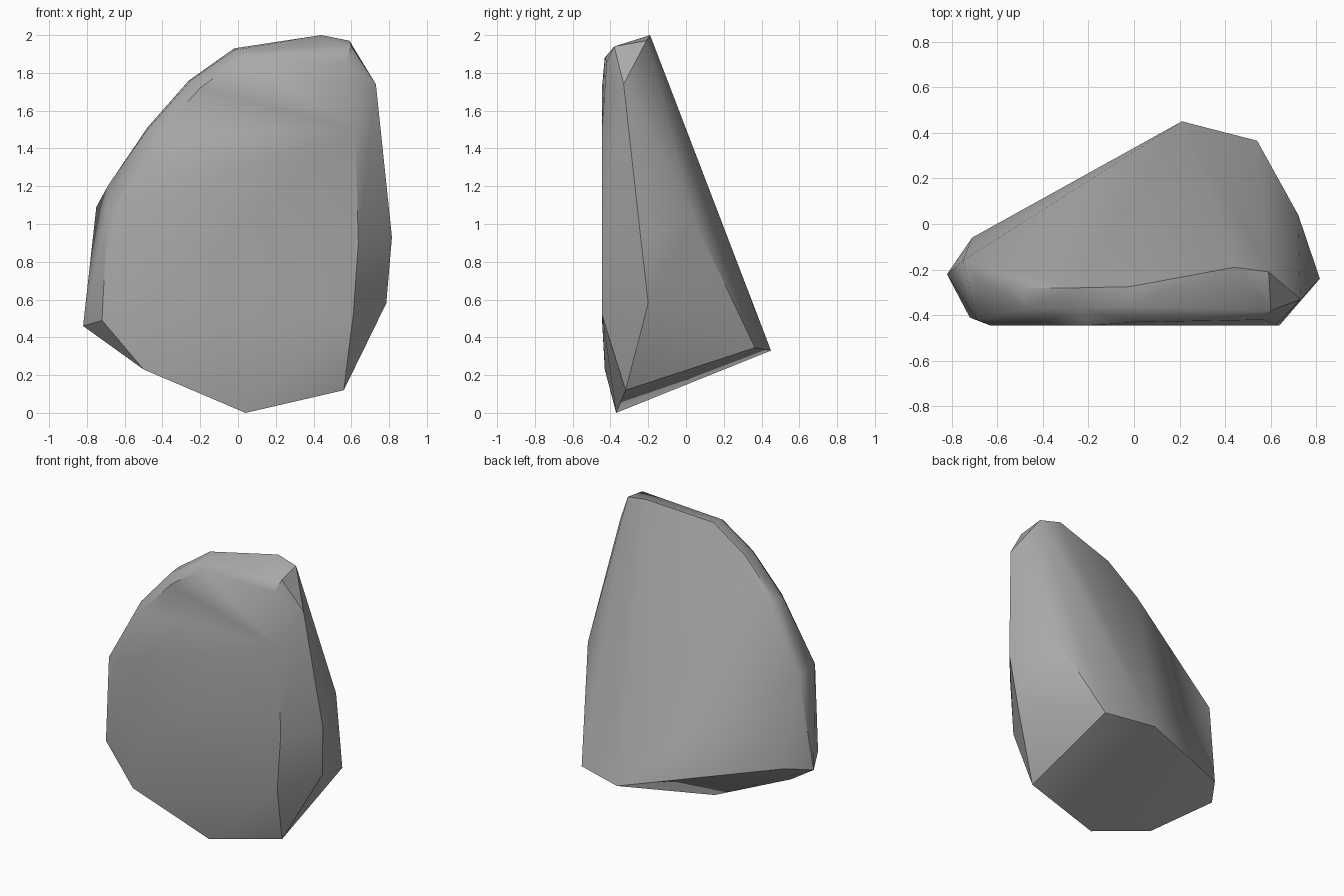
import bpy
import bmesh
import math

# Remove the default cube if the scene has it
default_cube = bpy.data.objects.get("Cube")
if default_cube:
    bpy.data.objects.remove(default_cube, do_unlink=True)


def flat_material(name, colour):
    """Create a plain material with one matte colour."""
    material = bpy.data.materials.new(name)
    material.use_nodes = True
    material.diffuse_color = colour
    shader = material.node_tree.nodes["Principled BSDF"]
    shader.inputs["Base Color"].default_value = colour
    shader.inputs["Roughness"].default_value = 0.9
    return material


def hull_object(name, points, material, crease_angle):
    """Wrap a set of corner points in a convex skin, smooth but for creases."""
    mesh = bpy.data.meshes.new(name)
    bm = bmesh.new()
    for point in points:
        bm.verts.new(point)
    result = bmesh.ops.convex_hull(bm, input=bm.verts)
    leftovers = set(result["geom_interior"]) | set(result["geom_unused"])
    loose = [item for item in leftovers if isinstance(item, bmesh.types.BMVert)]
    bmesh.ops.delete(bm, geom=loose, context="VERTS")
    bmesh.ops.recalc_face_normals(bm, faces=bm.faces)
    bm.to_mesh(mesh)
    bm.free()
    mesh.materials.append(material)
    stone = bpy.data.objects.new(name, mesh)
    bpy.context.collection.objects.link(stone)
    bpy.ops.object.select_all(action="DESELECT")
    stone.select_set(True)
    bpy.context.view_layer.objects.active = stone
    bpy.ops.object.shade_smooth_by_angle(angle=math.radians(crease_angle))
    return stone


# Outline of the broad front face, as x and z at one depth
front_depth = -0.445
front_outline = [
    (-0.5, 0.5), (-0.63, 1.08), (-0.42, 1.48), (-0.2, 1.72),
    (0.62, 1.5), (0.637, 0.9), (0.61, 0.52),
]
front_face = [(x, front_depth, z) for x, z in front_outline]

# Chamfered rim between the front face and the sides
front_rim = [
    (-0.72, -0.41, 0.49), (-0.69, -0.42, 1.08), (-0.5, -0.43, 0.23),
    (0.02, -0.43, 1.88), (0.57, -0.42, 1.86), (-0.48, -0.37, 1.5),
    (-0.25, -0.37, 1.76), (-0.02, -0.36, 1.92), (0.6, -0.38, 1.94),
]

# Back edge of the rim, over the top and down the sloping shoulder
back_rim = [
    (-0.75, -0.16, 1.09), (-0.69, -0.23, 1.2), (-0.48, -0.28, 1.51),
    (-0.26, -0.28, 1.76), (-0.02, -0.275, 1.93), (0.44, -0.19, 2),
    (0.59, -0.21, 1.97),
]

# Corners of the steep left side
left_side = [
    (0.73, -0.33, 1.74), (0.815, -0.24, 0.93), (0.785, -0.2, 0.58),
    (0.72, 0.04, 1.03),
]

# Slanted underside, from the front tip to the deep back corner
underside = [
    (0.04, -0.37, 0), (0.56, -0.32, 0.12), (-0.82, -0.22, 0.46),
    (-0.71, -0.06, 0.5), (0.21, 0.45, 0.33), (0.54, 0.365, 0.345),
]

stone_grey = flat_material("stone grey", (0.4, 0.4, 0.4, 1))
corners = front_face + front_rim + back_rim + left_side + underside
hull_object("rock", corners, stone_grey, crease_angle=35)
